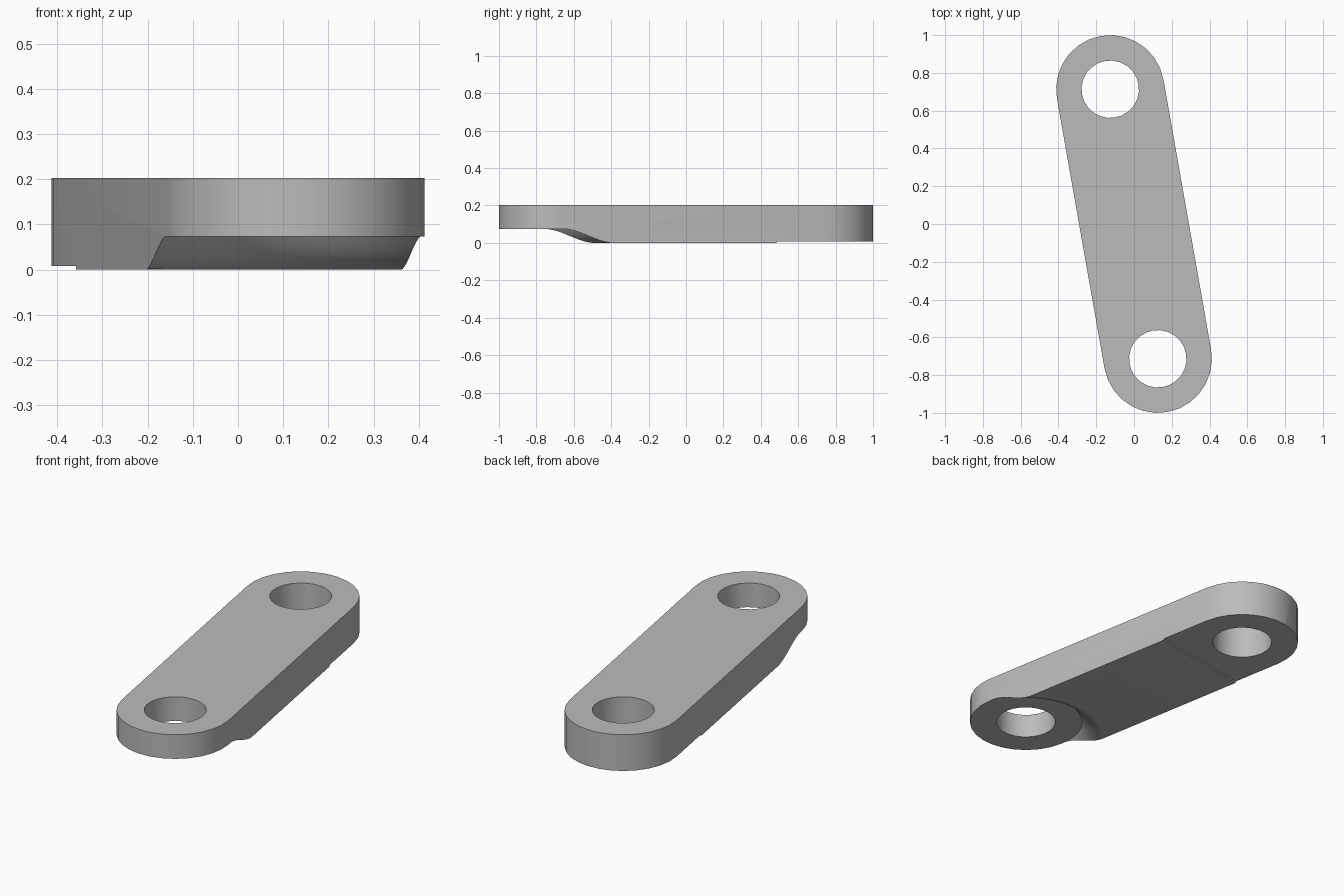
import bpy, bmesh, math
from mathutils import Matrix

cube = bpy.data.objects.get("Cube")
if cube:
    bpy.data.objects.remove(cube, do_unlink=True)

HALF = 0.7245        # half the distance between the two holes
R_END, R_HOLE = 0.2865, 0.152
HEIGHT = 0.203
RECESS = 0.073       # underside height at the front end
TILT = Matrix.Rotation(math.radians(10), 4, "Z")

steel = bpy.data.materials.new("steel_grey")
steel.use_nodes = True
colour = (0.5, 0.5, 0.5, 1)
steel.diffuse_color = colour
steel.node_tree.nodes["Principled BSDF"].inputs["Base Color"].default_value = colour


def finish(name, bm):
    bmesh.ops.recalc_face_normals(bm, faces=bm.faces)
    bm.transform(TILT)
    mesh = bpy.data.meshes.new(name)
    bm.to_mesh(mesh)
    bm.free()
    mesh.materials.append(steel)
    obj = bpy.data.objects.new(name, mesh)
    bpy.context.collection.objects.link(obj)
    return obj


def prism(name, outline, z0, z1):
    bm = bmesh.new()
    face = bm.faces.new([bm.verts.new((x, y, z0)) for x, y in outline])
    ext = bmesh.ops.extrude_face_region(bm, geom=[face])
    up = [v for v in ext["geom"] if isinstance(v, bmesh.types.BMVert)]
    bmesh.ops.translate(bm, verts=up, vec=(0, 0, z1 - z0))
    return finish(name, bm)


def arc(cy, r, start, sweep, steps):
    angles = [start + sweep * i / steps for i in range(steps + 1)]
    return [(r * math.cos(a), cy + r * math.sin(a)) for a in angles]


def revolve(name, profile, cy, segments):
    bm = bmesh.new()
    rings = []
    for r, z in profile:
        pts = arc(cy, r, 0, math.tau, segments)[:-1]
        rings.append([bm.verts.new((x, y, z)) for x, y in pts])
    for a, b in zip(rings, rings[1:]):
        for i in range(segments):
            j = (i + 1) % segments
            bm.faces.new((a[i], a[j], b[j], b[i]))
    bm.faces.new(rings[0])
    bm.faces.new(rings[-1])
    return finish(name, bm)


# Rounded link body
outline = arc(HALF, R_END, 0, math.pi, 14) + arc(-HALF, R_END, math.pi, math.pi, 14)
link = prism("link_arm", outline, 0, HEIGHT)

# Through holes
cutters = [prism("hole_cutter", arc(y, R_HOLE, 0, math.tau, 24)[:-1], -0.1, 0.4)
           for y in (-HALF, HALF)]

# Shallow step under the rear end
cutters.append(prism("step_cutter", [(-0.5, 0.44), (0.5, 0.44), (0.5, 1.2), (-0.5, 1.2)],
                     -0.1, 0.008))

# Round recess under the front end, with a curved run-out
r_in, r_out, steps = R_END + 0.0015, 0.405, 10
profile = [(r_in + (r_out - r_in) * i / steps,
            (RECESS + 0.001) * (1 - i / steps) ** 2 - 0.001) for i in range(steps + 1)]
profile.append((r_out, -0.1))
cutters.append(revolve("recess_cutter", profile, -HALF, 64))

bpy.context.view_layer.objects.active = link
for cutter in cutters:
    cutter.hide_render = True
    mod = link.modifiers.new("cut", "BOOLEAN")
    mod.operation = "DIFFERENCE"
    mod.solver = "EXACT"
    mod.object = cutter
    bpy.ops.object.modifier_apply(modifier=mod.name)
    bpy.data.objects.remove(cutter, do_unlink=True)

# Smooth curves, sharp corners
bpy.ops.object.select_all(action="DESELECT")
link.select_set(True)
bpy.ops.object.shade_smooth_by_angle(angle=math.radians(30))
